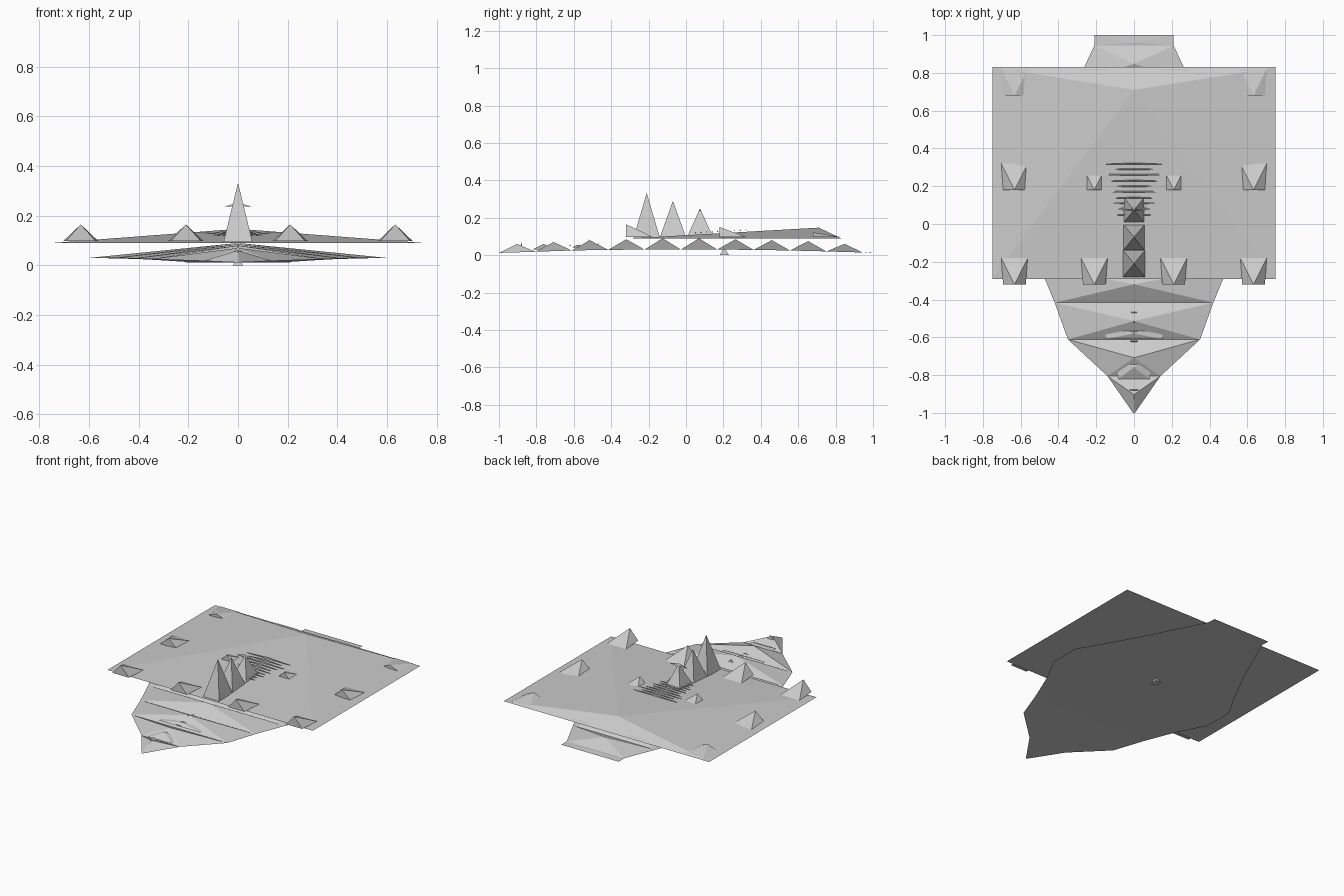
import bpy


def build(name, solids):
    """Each solid is (base corners in order, apex); all go in one mesh."""
    verts, faces = [], []
    for base, apex in solids:
        o, n = len(verts), len(base)
        verts += list(base) + [apex]
        faces.append([o + i for i in reversed(range(n))])
        faces += [[o + i, o + (i + 1) % n, o + n] for i in range(n)]
    me = bpy.data.meshes.new(name)
    me.from_pydata(verts, [], faces)
    me.update()
    ob = bpy.data.objects.new(name, me)
    bpy.context.collection.objects.link(ob)
    return ob


def trapezoid(x, y0, y1, w0, w1, z0, z1):
    return [(x - w0, y0, z0), (x + w0, y0, z0), (x + w1, y1, z1), (x - w1, y1, z1)]


def spike(x, y, hw, hd, z0, z1):
    return trapezoid(x, y - hd, y + hd, hw, hw, z0, z0), (x, y, z1)


# Hull: ten low faceted segments from bow to stern
step = 0.1945
widths = [0.005, 0.14, 0.35, 0.42, 0.50, 0.60, 0.60, 0.49, 0.39, 0.30, 0.21]
keel = [0.012, 0.018, 0.025, 0.028, 0.03, 0.03, 0.03, 0.028, 0.025, 0.02, 0.014]
peaks = [0.06, 0.07, 0.08, 0.085, 0.09, 0.09, 0.085, 0.08, 0.075, 0.06]
hull = []
for i, p in enumerate(peaks):
    y = -1 + i * step
    hull.append((trapezoid(0, y, y + step, widths[i], widths[i + 1], keel[i], keel[i + 1]),
                 (0, y + step / 2, p)))
build("hull", hull)

# Stern lip continuing the hull, and a small keel block
build("stern_lip", [(trapezoid(0, 0.945, 1.0, 0.21, 0.21, 0.014, 0.012), (0, 0.96, 0.016))])
build("keel_block", [(trapezoid(0, 0.18, 0.23, 0.02, 0.02, 0.0, 0.0), (0, 0.205, 0.04))])

# Wide upper deck with its high point near the stern
build("deck", [(trapezoid(0, -0.29, 0.83, 0.75, 0.75, 0.09, 0.09), (0, 0.71, 0.147))])

# Three rows of four wedge mounts, sunk into the deck
mounts = []
for y, top in ((-0.25, 0.165), (0.25, 0.15), (0.75, 0.122)):
    for x in (-0.633, -0.21, 0.21, 0.633):
        mounts.append((trapezoid(x, y - 0.07, y + 0.07, 0.06, 0.07, 0.098, 0.098),
                       (x, y - 0.07, top)))
build("deck_mounts", mounts)

# Central towers and a cross yard
build("towers", [spike(0, y, 0.058, 0.07, 0.095, z)
                 for y, z in ((-0.21, 0.332), (-0.07, 0.29), (0.075, 0.25))])
build("tower_yard", [spike(0, 0.075, 0.06, 0.004, 0.236, 0.252)])

# Thin cross slats behind the towers
slat_widths = [0.05, 0.09, 0.085, 0.11, 0.10, 0.12, 0.10, 0.13, 0.155, 0.12, 0.16]
build("slats", [spike(0, 0.02 + 0.03 * i, w, 0.004, 0.116 + 0.0015 * i, 0.124 + 0.0015 * i)
                for i, w in enumerate(slat_widths)])

# Low foredeck fittings
build("foredeck_house", [spike(0, -0.58, 0.15, 0.03, 0.04, 0.056),
                         spike(0, -0.76, 0.085, 0.06, 0.03, 0.06)])
build("foredeck_posts", [spike(0, y, 0.02, 0.004, 0.05, z)
                         for y, z in ((-0.47, 0.07), (-0.52, 0.083), (-0.57, 0.058), (-0.62, 0.055))])
build("bow_post", [spike(0, -0.88, 0.04, 0.005, 0.03, 0.075)])
